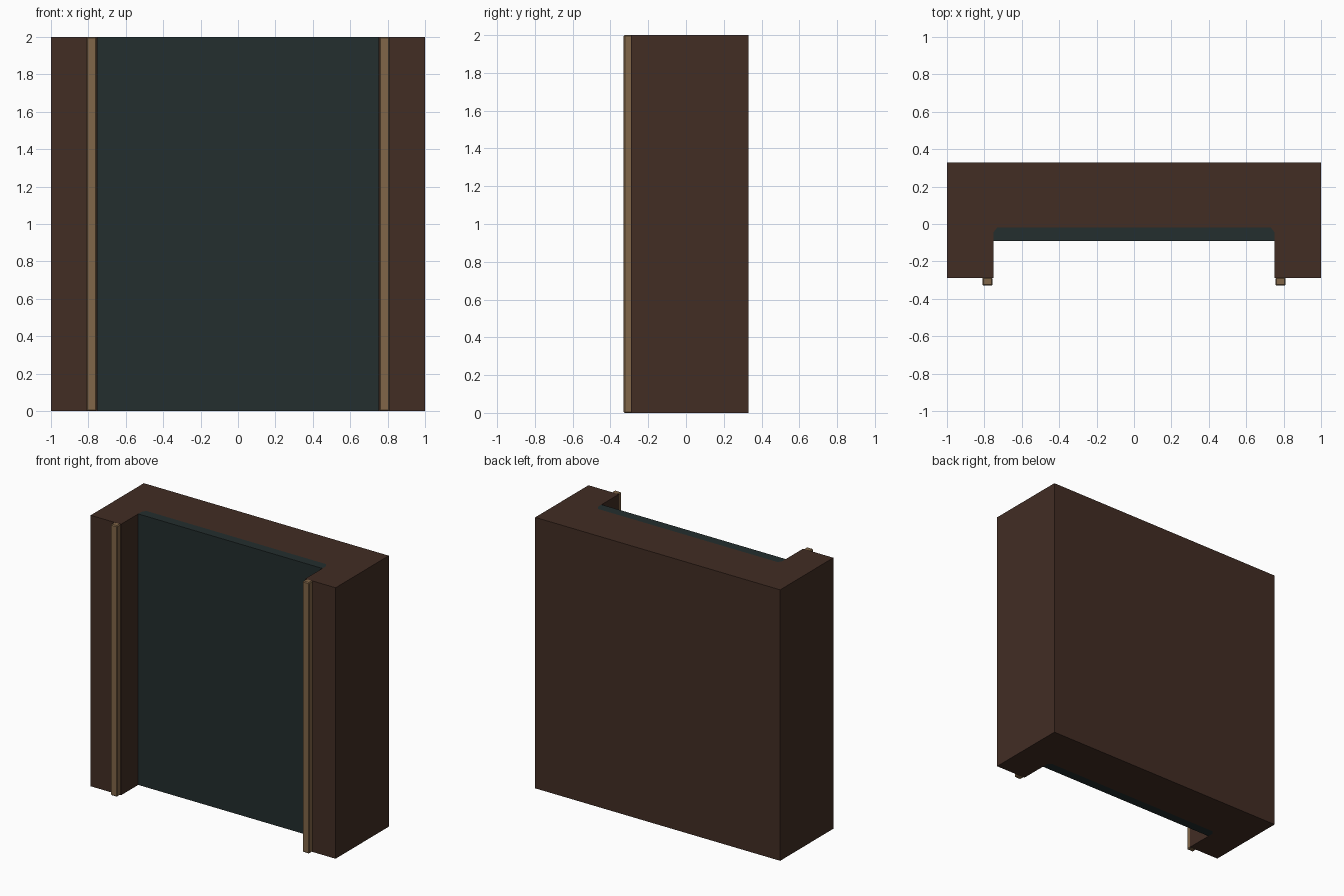
import bpy
import bmesh

cube = bpy.data.objects.get("Cube")
if cube:
    bpy.data.objects.remove(cube, do_unlink=True)

HEIGHT = 2.0


def material(name, rgb):
    m = bpy.data.materials.new(name)
    m.use_nodes = True
    m.diffuse_color = (*rgb, 1)
    bsdf = next(n for n in m.node_tree.nodes if n.type == 'BSDF_PRINCIPLED')
    bsdf.inputs["Base Color"].default_value = (*rgb, 1)
    return m


def extrude_profile(name, points, mat):
    """Extrude a plan outline from the floor to full height."""
    bm = bmesh.new()
    face = bm.faces.new([bm.verts.new((x, y, 0)) for x, y in points])
    result = bmesh.ops.extrude_face_region(bm, geom=[face])
    top = [v for v in result["geom"] if isinstance(v, bmesh.types.BMVert)]
    bmesh.ops.translate(bm, verts=top, vec=(0, 0, HEIGHT))
    bmesh.ops.recalc_face_normals(bm, faces=bm.faces)
    mesh = bpy.data.meshes.new(name)
    bm.to_mesh(mesh)
    bm.free()
    mesh.materials.append(mat)
    obj = bpy.data.objects.new(name, mesh)
    bpy.context.collection.objects.link(obj)
    return obj


def mirrored(half):
    """Complete a right-to-left symmetric outline from its +x half."""
    return half + [(-x, y) for x, y in reversed(half)]


wood = material("dark brown wood", (0.054, 0.026, 0.0175))
slate = material("dark slate", (0.0168, 0.0273, 0.0273))
brass = material("tan trim", (0.219, 0.133, 0.065))

# Recess corners shared by the surround and the panel
recess = [(0.752, -0.045), (0.732, -0.02)]

# U-shaped surround: back wall and two side pillars
extrude_profile("surround", mirrored(
    [(1.0, 0.33), (1.0, -0.29), (0.752, -0.29)] + recess), wood)

# Panel set into the recess
extrude_profile("recessed_panel", mirrored([(0.752, -0.09)] + recess), slate)

# Slim bevelled trim strip on the front of each pillar
for side, label in ((1, "left"), (-1, "right")):
    a, b, front, back = 0.757, 0.811, -0.33, -0.285
    strip = extrude_profile(label + "_trim", [
        (side * a, back), (side * b, back),
        (side * b, front), (side * a, front)], brass)
    bevel = strip.modifiers.new("soft edges", 'BEVEL')
    bevel.width = 0.006
    bevel.segments = 1
